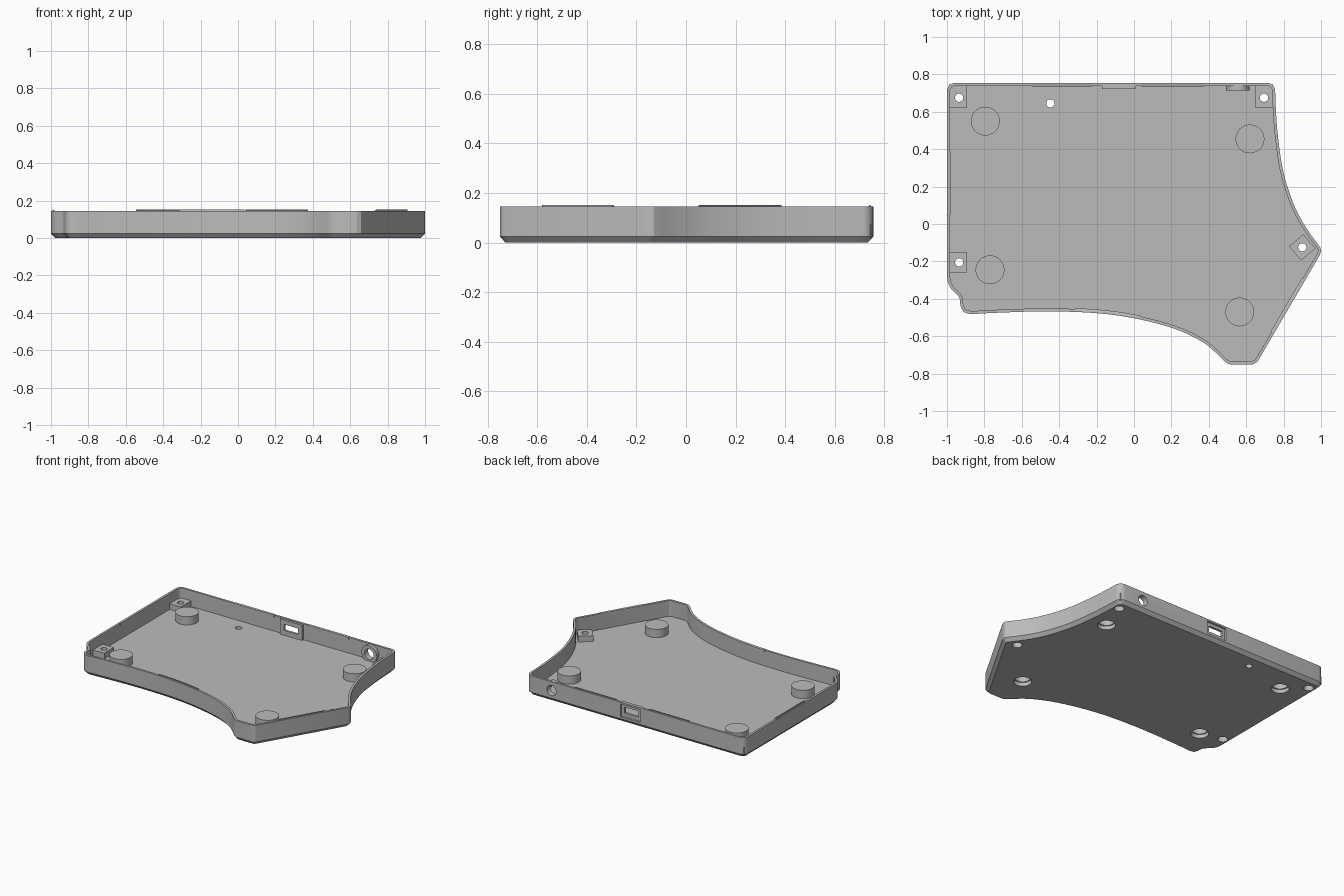
import bpy, bmesh, math
from mathutils import Vector, Matrix

cube = bpy.data.objects.get("Cube")
if cube:
    bpy.data.objects.remove(cube, do_unlink=True)

grey = bpy.data.materials.new("plain_grey")
grey.use_nodes = True
grey.diffuse_color = (0.5, 0.5, 0.5, 1)
grey.node_tree.nodes["Principled BSDF"].inputs["Base Color"].default_value = (0.5, 0.5, 0.5, 1)

RIM, FLOOR, WALL, BACK = 0.145, 0.03, 0.016, 0.755


def finish(name, bm):
    bmesh.ops.recalc_face_normals(bm, faces=bm.faces)
    mesh = bpy.data.meshes.new(name)
    bm.to_mesh(mesh)
    bm.free()
    mesh.materials.append(grey)
    obj = bpy.data.objects.new(name, mesh)
    bpy.context.collection.objects.link(obj)
    return obj


def box(name, centre, size, turn=0):
    bm = bmesh.new()
    bmesh.ops.create_cube(bm, size=1, matrix=Matrix.Translation(centre)
                          @ Matrix.Rotation(math.radians(turn), 4, "Z") @ Matrix.Diagonal((*size, 1)))
    return finish(name, bm)


def disc(name, centre, radius, depth, axis="Z"):
    bm = bmesh.new()
    spin = Matrix.Rotation(math.pi / 2, 4, "X") if axis == "Y" else Matrix()
    bmesh.ops.create_cone(bm, cap_ends=True, segments=40, radius1=radius, radius2=radius,
                          depth=depth, matrix=Matrix.Translation(centre) @ spin)
    return finish(name, bm)


def upright(name, x, y, radius, low, high):
    return disc(name, (x, y, (low + high) / 2), radius, high - low)


def spline(points, steps=6):
    """Smooth curve through the points."""
    p = [Vector(q) for q in points]
    p = [2 * p[0] - p[1]] + p + [2 * p[-1] - p[-2]]
    out = []
    for a, b, c, d in zip(p, p[1:], p[2:], p[3:]):
        for i in range(steps):
            t = i / steps
            out.append(0.5 * (2 * b + (c - a) * t + (2 * a - 5 * b + 4 * c - d) * t * t
                              + (3 * b - a - 3 * c + d) * t ** 3))
    return out + [p[-2]]


def corner(x, y, radius, start, sweep=-90, steps=6):
    return [Vector((x + radius * math.cos(a), y + radius * math.sin(a)))
            for a in (math.radians(start + sweep * i / steps) for i in range(steps + 1))]


def inset(points, amount):
    """Move a clockwise outline inwards with mitred corners."""
    out = []
    for i, p in enumerate(points):
        d1 = (p - points[i - 1]).normalized()
        d2 = (points[(i + 1) % len(points)] - p).normalized()
        n1, n2 = Vector((d1.y, -d1.x)), Vector((d2.y, -d2.x))
        out.append(p + (n1 + n2) * amount / max(0.6, 1 + n1.dot(n2)))
    return out


# Clockwise outline of the case
side_curve = spline([(0.756, 0.66), (0.766, 0.505), (0.79, 0.32), (0.825, 0.185),
                     (0.872, 0.065), (0.93, -0.035), (0.985, -0.11)])
front_curve = spline([(0.485, -0.735), (0.38, -0.64), (0.23, -0.565), (0.03, -0.51),
                      (-0.185, -0.478), (-0.455, -0.467), (-0.72, -0.474), (-0.87, -0.482)])
notch = spline([(-0.87, -0.482), (-0.91, -0.47), (-0.928, -0.435), (-0.935, -0.39),
                (-0.975, -0.35), (-0.995, -0.31), (-1, -0.27)], 3)
outline = (corner(-0.955, 0.71, 0.045, 180) + corner(0.71, 0.71, 0.045, 90) + side_curve
           + [Vector(q) for q in ((0.998, -0.13), (1, -0.145), (0.994, -0.165))]
           + [Vector(q) for q in ((0.67, -0.72), (0.658, -0.739), (0.635, -0.75),
                                  (0.515, -0.75), (0.5, -0.746))]
           + front_curve + notch[1:])

# Tray shell with chamfered base
bm = bmesh.new()
rings = []
for amount, z in ((0.022, 0), (0, 0.024), (0, RIM), (WALL, RIM), (WALL, FLOOR)):
    pts = inset(outline, amount)
    rings.append([bm.verts.new((p.x, p.y, z)) for p in pts])
n = len(outline)
for low, high in zip(rings, rings[1:]):
    for i in range(n):
        j = (i + 1) % n
        bm.faces.new((low[i], low[j], high[j], high[i]))
bm.faces.new(rings[0])
bm.faces.new(rings[-1])
tray = finish("tray", bm)

feet = [(-0.795, 0.55), (0.62, 0.455), (-0.77, -0.245), (0.565, -0.47)]
screws = [(-0.935, 0.675), (0.695, 0.675), (-0.935, -0.205), (0.9, -0.125)]
PORT, JACK = -0.08, 0.555
adds, cuts = [], []

# Foot pads with stepped recesses underneath
for x, y in feet:
    adds.append(upright("foot_pad", x, y, 0.077, 0.02, 0.09))
    cuts.append(upright("foot_recess", x, y, 0.06, -0.1, 0.028))
    cuts.append(upright("foot_recess_deep", x, y, 0.052, -0.1, 0.075))

# Screw posts
adds += [box("screw_post", (-0.942, 0.6825, 0.046), (0.096, 0.125, 0.052)),
         box("screw_post", (0.696, 0.6825, 0.046), (0.092, 0.125, 0.052)),
         box("screw_post", (-0.942, -0.205, 0.046), (0.096, 0.11, 0.052)),
         box("screw_post", (0.9, -0.125, 0.046), (0.1, 0.1, 0.052), 40)]
for x, y in screws:
    cuts.append(upright("screw_hole", x, y, 0.022, -0.1, 0.2))
    cuts.append(upright("screw_head_recess", x, y, 0.033, -0.1, 0.045))

# Connector port, round jack and reset hole
adds += [box("port_boss", (PORT, BACK - 0.018, 0.085), (0.18, 0.028, 0.112)),
         disc("jack_boss", (JACK, BACK - 0.024, 0.08), 0.062, 0.034, "Y")]
cuts += [box("port_pocket", (PORT, BACK, 0.085), (0.16, 0.03, 0.094)),
         box("port_slot", (PORT, BACK, 0.087), (0.115, 0.2, 0.044)),
         disc("jack_hole", (JACK, BACK, 0.08), 0.037, 0.2, "Y"),
         upright("reset_hole", -0.447, 0.645, 0.022, -0.1, 0.2)]

bpy.context.view_layer.objects.active = tray
for operation, parts in (("UNION", adds), ("DIFFERENCE", cuts)):
    for part in parts:
        mod = tray.modifiers.new("shape", "BOOLEAN")
        mod.operation, mod.object, mod.solver = operation, part, "EXACT"
        bpy.ops.object.modifier_apply(modifier=mod.name)
        bpy.data.objects.remove(part, do_unlink=True)


# Snap ridges standing just above the rim
def ridge(name, path):
    bm = bmesh.new()
    sections = []
    for i, p in enumerate(path):
        d = (path[min(i + 1, len(path) - 1)] - path[max(i - 1, 0)]).normalized()
        inward = Vector((d.y, -d.x))
        a, b = p + inward * 0.009, p + inward * 0.02
        sections.append([bm.verts.new((q.x, q.y, z)) for q, z in
                         ((a, 0.13), (b, 0.13), (b, 0.148), (a, 0.152))])
    for s, t in zip(sections, sections[1:]):
        for i in range(4):
            j = (i + 1) % 4
            bm.faces.new((s[i], s[j], t[j], t[i]))
    bm.faces.new(sections[0])
    bm.faces.new(sections[-1])
    return finish(name, bm)


def line(*ends):
    return [Vector(e) for e in ends]


ridges = [ridge("back_ridge_right", line((-0.545, BACK), (-0.225, BACK))),
          ridge("back_ridge_left", line((0.04, BACK), (0.375, BACK))),
          ridge("right_ridge", line((-1, 0.05), (-1, 0.385))),
          ridge("left_ridge", line((0.915, -0.3), (0.748, -0.585))),
          ridge("front_ridge", [p for p in front_curve if -0.32 < p.x < 0.04])]

bpy.ops.object.select_all(action="DESELECT")
tray.select_set(True)
bpy.context.view_layer.objects.active = tray
bpy.ops.object.shade_smooth_by_angle(angle=math.radians(25))
